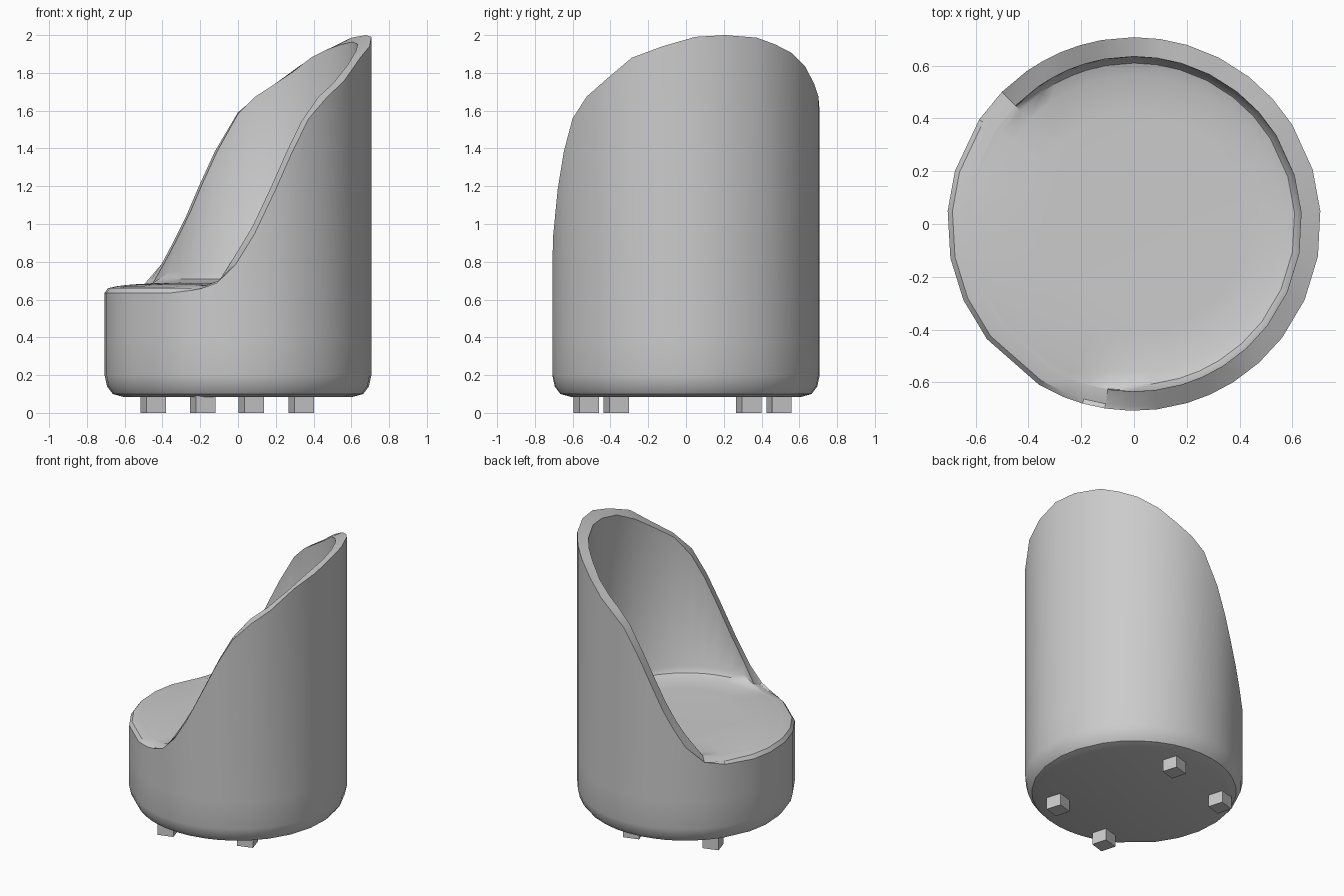
import bpy, bmesh
from math import sin, cos, acos, radians, degrees
from mathutils import Matrix, Vector

if "Cube" in bpy.data.objects:
    bpy.data.objects.remove(bpy.data.objects["Cube"])

TURN = 17.0            # heading of the chair back, degrees from +x
R_OUT, R_IN = 0.708, 0.635

# Rim height against angle away from the middle of the back
RIM = [(0, 2.0), (14, 1.99), (25, 1.95), (41, 1.88), (53, 1.77), (68, 1.65),
       (74, 1.58), (82, 1.41), (90, 1.2), (97, 1.01), (104, 0.86), (111, 0.73),
       (117, 0.68), (124, 0.655), (135, 0.635), (180, 0.635)]


def rim(angle):
    for (a0, z0), (a1, z1) in zip(RIM, RIM[1:]):
        if angle <= a1:
            return z0 + (z1 - z0) * (angle - a0) / (a1 - a0)
    return RIM[-1][1]


def column(theta):
    """Cross-section (radius, height) from underside over the rim to the seat."""
    d = abs((theta - TURN + 180) % 360 - 180)
    front = min(1, max(0, (d - 108) / 16))          # 1 on the open side
    top = rim(d)
    inner = rim(degrees(acos(cos(radians(d)) * R_IN / R_OUT))) + 0.02
    inner = max(inner, 0.672)
    inner = inner * (1 - front) + 0.672 * front
    mid = (top * 0.75 + inner * 0.25) * (1 - front) + 0.66 * front
    return [(0.61, 0.085), (0.665, 0.1), (0.695, 0.14), (R_OUT, 0.2),
            (R_OUT, 0.4), (R_OUT, top), (0.69, mid), (R_IN, inner),
            (R_IN - 0.003, min(inner, 0.745)), (0.61, 0.71 - 0.035 * front),
            (0.56, 0.692 - 0.012 * front), (0.42, 0.688)]


def finish(bm, name, smooth):
    bmesh.ops.recalc_face_normals(bm, faces=bm.faces)
    mesh = bpy.data.meshes.new(name)
    bm.to_mesh(mesh)
    bm.free()
    ob = bpy.data.objects.new(name, mesh)
    bpy.context.collection.objects.link(ob)
    if smooth:
        bpy.ops.object.select_all(action='DESELECT')
        ob.select_set(True)
        bpy.context.view_layer.objects.active = ob
        bpy.ops.object.shade_smooth_by_angle(angle=radians(35))
    return ob


# Tub body: base, curved back and seat in one lofted shell
angles = [4, 17, 32, 42, 52, 63, 73.5, 82, 90, 100, 107, 113, 119, 125, 135, 146, 163.5,
          176, 190.5, 204, 218, 239.5, 248, 254, 261, 269, 277, 286.5, 294, 302, 312,
          322.5, 336, 350]
bm = bmesh.new()
cols = []
for t in angles:
    a = radians(t)
    cols.append([bm.verts.new((r * cos(a), r * sin(a), z)) for r, z in column(t)])
for c0, c1 in zip(cols, cols[1:] + cols[:1]):
    for i in range(len(c0) - 1):
        bm.faces.new((c0[i], c1[i], c1[i + 1], c0[i + 1]))
bm.faces.new([c[0] for c in cols])      # underside
bm.faces.new([c[-1] for c in cols])     # seat centre
bmesh.ops.remove_doubles(bm, verts=bm.verts, dist=0.0005)
finish(bm, "tub_body", True)

# Four square feet, turned with the chair
turn = Matrix.Rotation(radians(TURN), 4, 'Z')
for u, un in ((-1, "front"), (1, "back")):
    for v, vn in ((-1, "left"), (1, "right")):
        bm = bmesh.new()
        bmesh.ops.create_cube(bm, size=1)
        bmesh.ops.scale(bm, vec=(0.108, 0.108, 0.1), verts=bm.verts)
        bmesh.ops.translate(bm, vec=Vector((-0.06 + u * 0.272, v * 0.45, 0.05)), verts=bm.verts)
        bmesh.ops.transform(bm, matrix=turn, verts=bm.verts)
        finish(bm, f"{un}_{vn}_foot", False)
